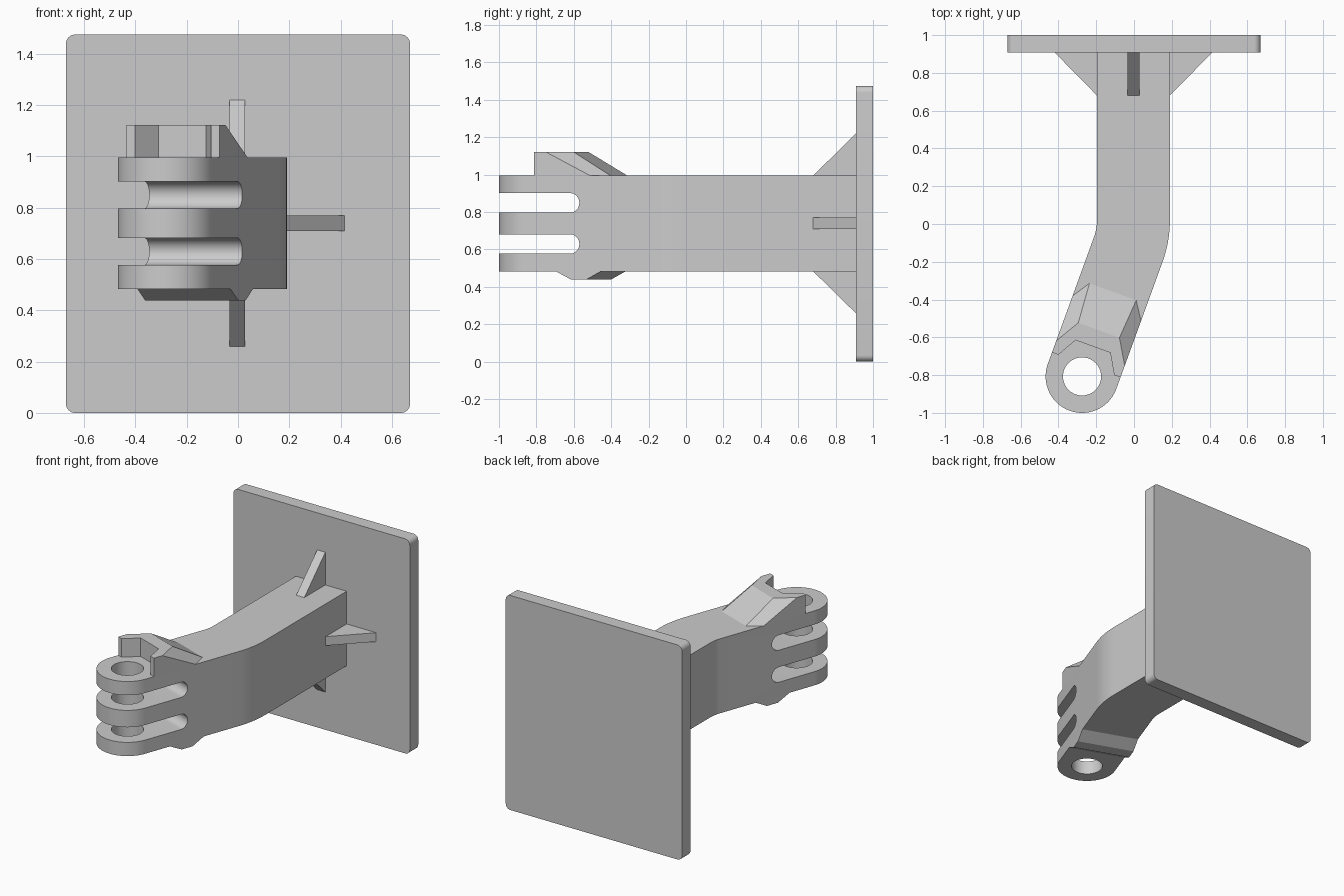
import bpy
import bmesh
from math import cos, sin, tan, radians, pi
from mathutils import Matrix, Vector

cube = bpy.data.objects.get("Cube")
if cube:
    bpy.data.objects.remove(cube)

grey = bpy.data.materials.new("plain grey")
grey.use_nodes = True
grey.diffuse_color = (0.6, 0.6, 0.6, 1)
grey.node_tree.nodes["Principled BSDF"].inputs["Base Color"].default_value = (0.6, 0.6, 0.6, 1)


def loft(name, lower, upper, frame=Matrix()):
    """Closed solid between two outlines with the same number of points."""
    bm = bmesh.new()
    a = [bm.verts.new(frame @ Vector(p)) for p in lower]
    b = [bm.verts.new(frame @ Vector(p)) for p in upper]
    bm.faces.new(a)
    bm.faces.new(b)
    for i in range(len(a)):
        j = (i + 1) % len(a)
        bm.faces.new((a[i], a[j], b[j], b[i]))
    bmesh.ops.recalc_face_normals(bm, faces=bm.faces)
    mesh = bpy.data.meshes.new(name)
    bm.to_mesh(mesh)
    bm.free()
    mesh.materials.append(grey)
    obj = bpy.data.objects.new(name, mesh)
    bpy.context.collection.objects.link(obj)
    return obj


def prism_z(name, outline, z0, z1, frame=Matrix()):
    return loft(name, [(x, y, z0) for x, y in outline], [(x, y, z1) for x, y in outline], frame)


def prism_y(name, outline, y0, y1, frame=Matrix()):
    return loft(name, [(x, y0, z) for x, z in outline], [(x, y1, z) for x, z in outline], frame)


def arc(cx, cy, r, start, end, steps):
    angles = [radians(start + (end - start) * i / steps) for i in range(steps + 1)]
    return [(cx + r * cos(t), cy + r * sin(t)) for t in angles]


def smooth(obj):
    bpy.ops.object.select_all(action="DESELECT")
    obj.select_set(True)
    bpy.context.view_layer.objects.active = obj
    bpy.ops.object.shade_smooth_by_angle(angle=radians(30))


# Main dimensions
HALF = 0.193
BOTTOM, TOP = 0.483, 0.995
MID = (BOTTOM + TOP) / 2
AXIS_X = -0.003
TILT = 20
BEND = 0.45
HOLE_X, HOLE_Y = -0.275, -0.807
# Frame at the pivot hole, with its x axis running back along the tilted arm
fork = Matrix.Translation((HOLE_X, HOLE_Y, 0)) @ Matrix.Rotation(radians(90 - TILT), 4, "Z")

# Mounting plate with rounded corners
W, H, R = 0.67, 1.474, 0.035
corners = (arc(W - R, H - R, R, 0, 90, 8) + arc(R - W, H - R, R, 90, 180, 8)
           + arc(R - W, R, R, 180, 270, 8) + arc(W - R, R, R, 270, 360, 8))
plate = prism_y("mounting_plate", corners, 0.908, 1.0)
smooth(plate)

# Bent arm with a round end
bend_y = HOLE_Y + (AXIS_X - HOLE_X) / tan(radians(TILT)) + BEND * tan(radians(TILT / 2))
bend_x = AXIS_X - BEND
outline = [(AXIS_X + HALF, 0.92)]
outline += arc(bend_x, bend_y, BEND + HALF, 0, -TILT, 12)
outline += arc(HOLE_X, HOLE_Y, HALF, -TILT, -TILT - 180, 40)
outline += arc(bend_x, bend_y, BEND - HALF, -TILT, 0, 12)
outline += [(AXIS_X - HALF, 0.92)]
arm = prism_z("bent_arm", outline, BOTTOM, TOP)

# Pivot hole and the two round-ended slots between the three fingers
cutters = [prism_z("hole_cutter", arc(HOLE_X, HOLE_Y, 0.101, 0, 351, 39), 0.3, 1.2)]
SLOT_R = 0.052
for side in (-1, 1):
    z = MID + side * 0.11
    shape = [(-0.4, z - SLOT_R)] + arc(0.322 - SLOT_R, z, SLOT_R, -90, 90, 20) + [(-0.4, z + SLOT_R)]
    cutters.append(prism_y("slot_cutter", shape, -0.4, 0.4, fork))
bpy.context.view_layer.objects.active = arm
for cutter in cutters:
    cut = arm.modifiers.new("cut", "BOOLEAN")
    cut.operation = "DIFFERENCE"
    cut.solver = "EXACT"
    cut.object = cutter
    bpy.ops.object.modifier_apply(modifier=cut.name)
    cutter.hide_render = True
    bpy.data.objects.remove(cutter)
smooth(arm)

# Nut holder on top: tapered block with a half-hexagon pocket
FRONT, HEX = 0.065, 0.195
pocket = [(FRONT, HEX - FRONT * tan(pi / 6)), (HEX * cos(pi / 6), HEX / 2)]


def mirrored(half):
    return half + [(u, -v) for u, v in reversed(half)]


base = mirrored(pocket[::-1] + [(FRONT, HALF), (0.387, HALF), (0.48, 0.132)])
roof = mirrored(pocket[::-1] + [(FRONT, HALF), (0.13, HALF), (0.26, 0.116)])
loft("nut_holder", [(u, v, TOP - 0.002) for u, v in base],
     [(u, v, 1.122) for u, v in roof], fork)

# Sloped ridge under the arm
ridge = [(0.186, BOTTOM + 0.001), (0.277, 0.438), (0.36, 0.438), (0.447, BOTTOM + 0.001)]
prism_y("lower_ridge", ridge, -HALF, HALF, fork)

# Four triangular ribs bracing the arm against the plate
names = ("left_rib", "top_rib", "right_rib", "bottom_rib")
for i, name in enumerate(names):
    start = (TOP - BOTTOM) / 2 if i % 2 else HALF
    tri = [(start - 0.01, 0.68), (start, 0.68), (start + 0.226, 0.91), (start - 0.01, 0.91)]
    turn = Matrix.Translation((AXIS_X, 0, MID)) @ Matrix.Rotation(-i * pi / 2, 4, "Y")
    prism_z(name, tri, -0.031, 0.031, turn)
